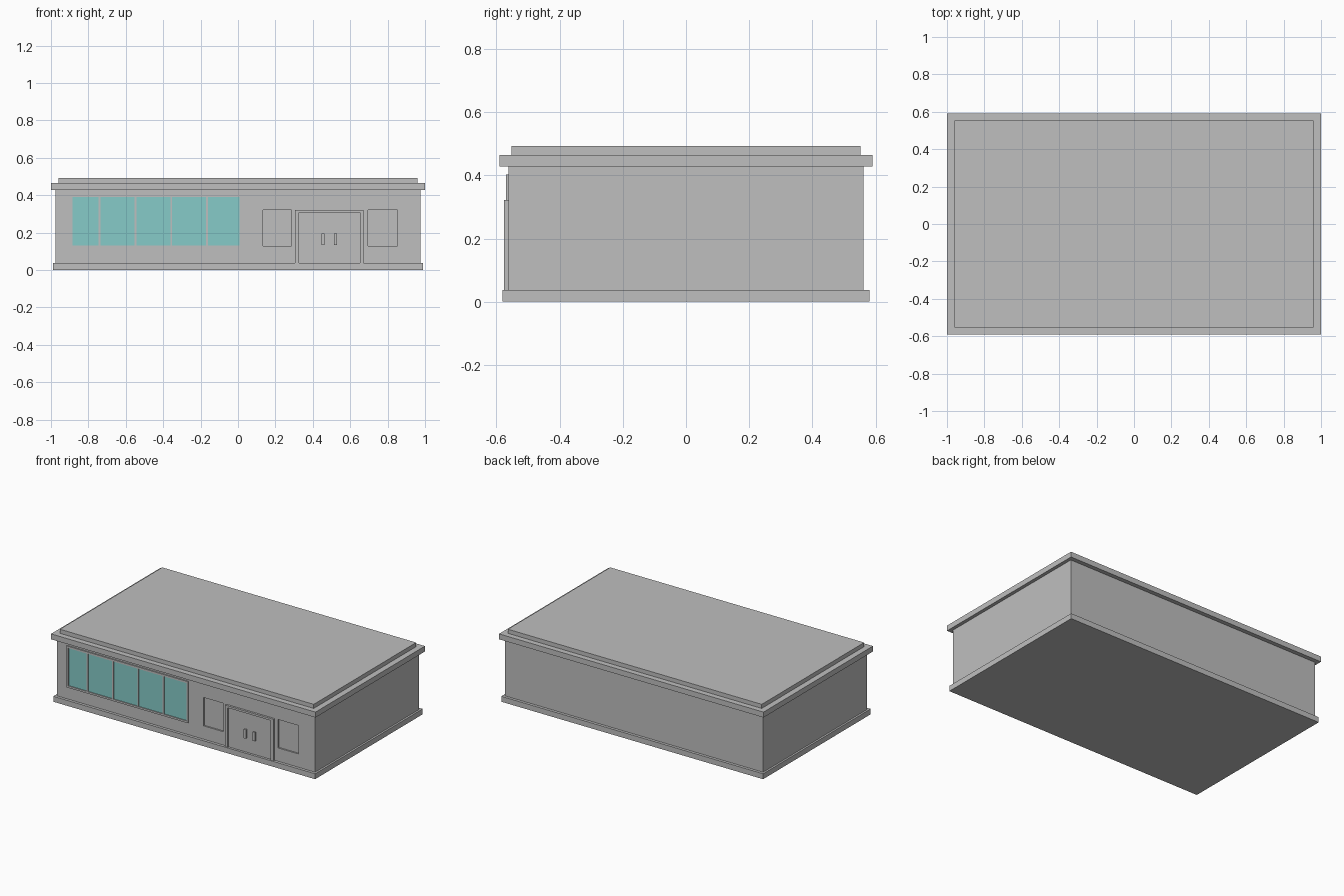
import bpy

default = bpy.data.objects.get("Cube")
if default:
    bpy.data.objects.remove(default, do_unlink=True)


def material(name, colour):
    m = bpy.data.materials.new(name)
    m.use_nodes = True
    m.diffuse_color = colour
    m.node_tree.nodes["Principled BSDF"].inputs["Base Color"].default_value = colour
    return m


GREY = material("plain grey", (0.52, 0.52, 0.52, 1))
GLASS = material("teal glass", (0.24, 0.60, 0.58, 1))


def box(name, x, y, z, mat=GREY):
    """Box spanning the given (low, high) ranges."""
    bpy.ops.mesh.primitive_cube_add(size=1)
    ob = bpy.context.object
    ob.name = name
    for v in ob.data.vertices:
        v.co = [r[0] if c < 0 else r[1] for c, r in zip(v.co, (x, y, z))]
    ob.data.materials.append(mat)
    return ob


def slab(name, half_x, half_y, z):
    return box(name, (-half_x, half_x), (-half_y, half_y), z)


WALL = -0.562

# Main masses
slab("base_plinth", 0.99, 0.581, (0, 0.037))
walls = slab("walls", 0.977, -WALL, (0.037, 0.43))
slab("roof_slab", 1.0, 0.591, (0.428, 0.465))
slab("roof_cap", 0.96, 0.553, (0.465, 0.493))

# Recessed windows either side of the door
for x in ((0.133, 0.285), (0.696, 0.852)):
    cutter = box("window_cutter", x, (WALL - 0.05, WALL + 0.01), (0.128, 0.322))
    cutter.hide_render = True
    mod = walls.modifiers.new("window_recess", "BOOLEAN")
    mod.operation = "DIFFERENCE"
    mod.solver = "EXACT"
    mod.object = cutter
    bpy.context.view_layer.objects.active = walls
    bpy.ops.object.modifier_apply(modifier=mod.name)
    bpy.data.objects.remove(cutter, do_unlink=True)

# Shop window: glass sheet, border and mullions
left, right, low, high = -0.885, 0.008, 0.132, 0.39
edge = 0.013
frame_y = (WALL - 0.008, WALL + 0.002)
box("shop_glass", (left, right), (WALL - 0.002, WALL + 0.002), (low, high), GLASS)
for name, z in (("sill", (low - edge, low)), ("head", (high, high + edge))):
    box("shop_window_" + name, (left - edge, right + edge), frame_y, z)
for name, x in (("left_post", left - edge), ("right_post", right)):
    box("shop_window_" + name, (x, x + edge), frame_y, (low, high))
for x in (-0.74, -0.548, -0.357, -0.165):
    box("shop_mullion", (x - 0.005, x + 0.005), frame_y, (low, high))

# Door with surround and a pair of handles
centre = 0.488
door_y = (WALL - 0.014, WALL + 0.002)
box("door", (centre - 0.163, centre + 0.163), (WALL - 0.003, WALL + 0.002), (0.037, 0.308))
for side in (-1, 1):
    x = sorted((centre + side * 0.163, centre + side * 0.182))
    box("door_post", x, door_y, (0.037, 0.308))
    handle = centre + side * 0.034
    box("door_handle", (handle - 0.008, handle + 0.008), (WALL - 0.013, WALL), (0.133, 0.194))
box("door_lintel", (centre - 0.182, centre + 0.182), door_y, (0.308, 0.322))
